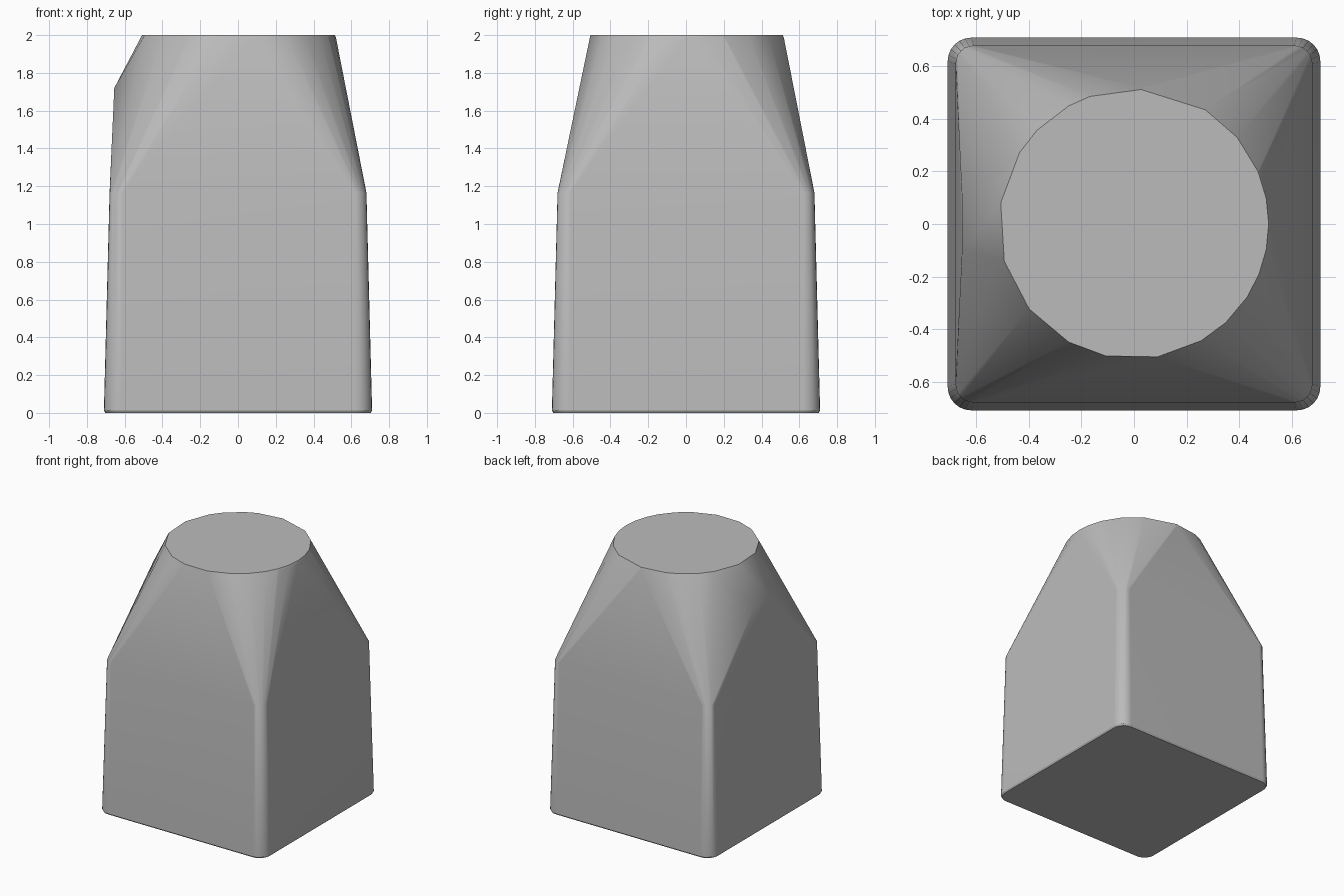
import bpy, bmesh
from math import sin, cos, radians

cube = bpy.data.objects.get("Cube")
if cube:
    bpy.data.objects.remove(cube)

grey = bpy.data.materials.new("plain grey")
grey.use_nodes = True
grey.diffuse_color = (0.5, 0.5, 0.5, 1)
grey.node_tree.nodes["Principled BSDF"].inputs["Base Color"].default_value = (0.5, 0.5, 0.5, 1)


def rounded_square(half, radius, z, steps=6):
    """Points around a square with rounded corners."""
    c = half - radius
    points = []
    for sx, sy in ((1, 1), (-1, 1), (-1, -1), (1, -1)):
        for i in range(steps + 1):
            a = radians(90 * i / steps)
            points.append((sx * (c + radius * cos(a)), sy * (c + radius * sin(a)), z))
    return points


def ring(angles, radius, z):
    return [(radius * cos(radians(a)), radius * sin(radians(a)), z) for a in angles]


# Tapered square foot with a small rounded lower edge
points = rounded_square(0.703, 0.085, 0)
points += rounded_square(0.71, 0.09, 0.012)
points += rounded_square(0.68, 0.07, 1.165)

# Uneven round top, with a softened rim on the side away from the ridge
rim = (-60, -47, -33, -22, -11, 0, 11, 23, 40, 58, 87)
points += ring(rim, 0.513, 2)
points += ring(rim, 0.519, 1.985)
points += ring((109, 119, 136, 148, 171, 196, 219, 241, 258, 280), 0.514, 2)

# Short ridge on the right flank
points += [(-0.655, y, 1.72) for y in (-0.1, 0.1)]

# Wrap one tight skin around the sections
bm = bmesh.new()
for p in points:
    bm.verts.new(p)
bmesh.ops.remove_doubles(bm, verts=bm.verts, dist=0.0005)
hull = bmesh.ops.convex_hull(bm, input=bm.verts)
loose = {v for v in hull["geom_interior"] + hull["geom_unused"]
         if isinstance(v, bmesh.types.BMVert) and v.is_valid}
bmesh.ops.delete(bm, geom=list(loose), context="VERTS")
bmesh.ops.dissolve_limit(bm, angle_limit=radians(0.5), verts=bm.verts, edges=bm.edges)
bmesh.ops.recalc_face_normals(bm, faces=bm.faces)
mesh = bpy.data.meshes.new("tapered_block")
bm.to_mesh(mesh)
bm.free()
mesh.materials.append(grey)

block = bpy.data.objects.new("tapered_block", mesh)
bpy.context.collection.objects.link(block)

# Soft corners with flat broad faces
bpy.ops.object.select_all(action="DESELECT")
bpy.context.view_layer.objects.active = block
block.select_set(True)
bpy.ops.object.shade_smooth_by_angle(angle=radians(30))
weighted = block.modifiers.new("flat_broad_faces", "WEIGHTED_NORMAL")
weighted.keep_sharp = True
